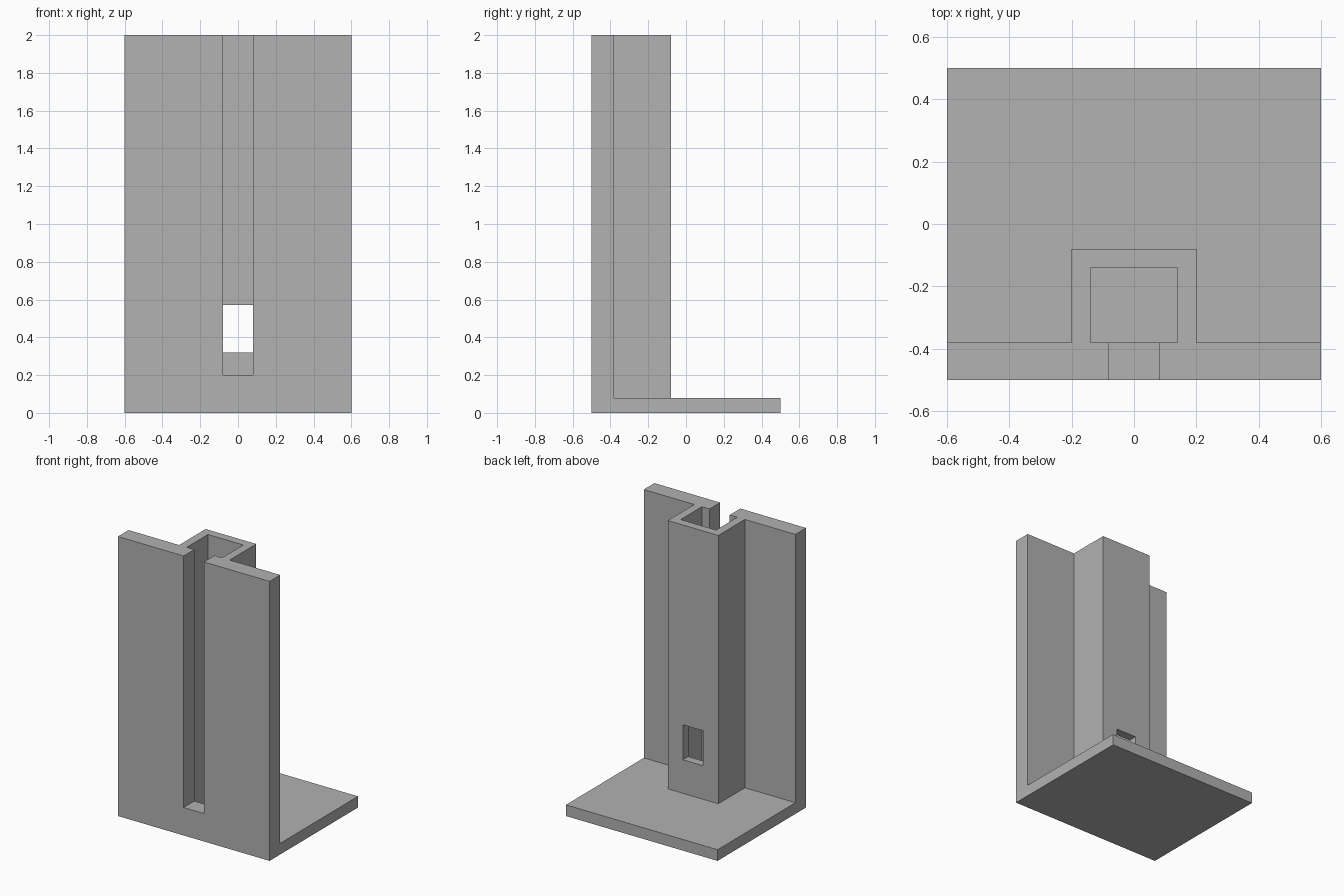
import bpy, bmesh
from mathutils import Vector

cube = bpy.data.objects.get("Cube")
if cube:
    bpy.data.objects.remove(cube, do_unlink=True)

grey = bpy.data.materials.new("plain grey")
grey.use_nodes = True
colour = (0.445, 0.445, 0.445, 1)
grey.diffuse_color = colour
grey.node_tree.nodes["Principled BSDF"].inputs["Base Color"].default_value = colour


def add_object(name, bm):
    bmesh.ops.recalc_face_normals(bm, faces=bm.faces[:])
    mesh = bpy.data.meshes.new(name)
    bm.to_mesh(mesh)
    bm.free()
    mesh.materials.append(grey)
    ob = bpy.data.objects.new(name, mesh)
    bpy.context.scene.collection.objects.link(ob)
    return ob


def prism(name, profile, half_width):
    """Extrude a (y, z) side profile symmetrically along x."""
    bm = bmesh.new()
    face = bm.faces.new([bm.verts.new((-half_width, y, z)) for y, z in profile])
    extruded = bmesh.ops.extrude_face_region(bm, geom=[face])["geom"]
    verts = [v for v in extruded if isinstance(v, bmesh.types.BMVert)]
    bmesh.ops.translate(bm, verts=verts, vec=Vector((2 * half_width, 0, 0)))
    return add_object(name, bm)


def block(name, half_width, y0, y1, z0, z1):
    return prism(name, [(y0, z0), (y1, z0), (y1, z1), (y0, z1)], half_width)


def combine(target, tool, operation):
    mod = target.modifiers.new(tool.name, 'BOOLEAN')
    mod.operation = operation
    mod.solver = 'EXACT'
    mod.object = tool
    bpy.context.view_layer.objects.active = target
    bpy.ops.object.modifier_apply(modifier=mod.name)
    bpy.data.objects.remove(tool, do_unlink=True)


FRONT, BACK, TOP = -0.5, 0.5, 2.0
PLATE_BACK, BASE_TOP = -0.38, 0.08

# Upright front plate and base plate as one L-shaped bracket
bracket = prism("bracket", [(FRONT, 0), (BACK, 0), (BACK, BASE_TOP),
                            (PLATE_BACK, BASE_TOP), (PLATE_BACK, TOP), (FRONT, TOP)], 0.6)

# Box-shaped channel housing behind the plate
combine(bracket, block("channel_housing", 0.2, -0.44, -0.08, 0.04, TOP), 'UNION')

# Hollow channel, front slot and rear window
combine(bracket, block("channel_cutter", 0.14, PLATE_BACK, -0.14, BASE_TOP, 2.2), 'DIFFERENCE')
combine(bracket, block("slot_cutter", 0.08, -0.6, -0.3, 0.2, 2.2), 'DIFFERENCE')
combine(bracket, block("window_cutter", 0.08, -0.25, 0.0, 0.32, 0.57), 'DIFFERENCE')

# Merge leftover flat seams
bm = bmesh.new()
bm.from_mesh(bracket.data)
bmesh.ops.remove_doubles(bm, verts=bm.verts[:], dist=0.0001)
bmesh.ops.dissolve_limit(bm, angle_limit=0.01, verts=bm.verts[:], edges=bm.edges[:])
bm.to_mesh(bracket.data)
bm.free()
for poly in bracket.data.polygons:
    poly.material_index = 0
